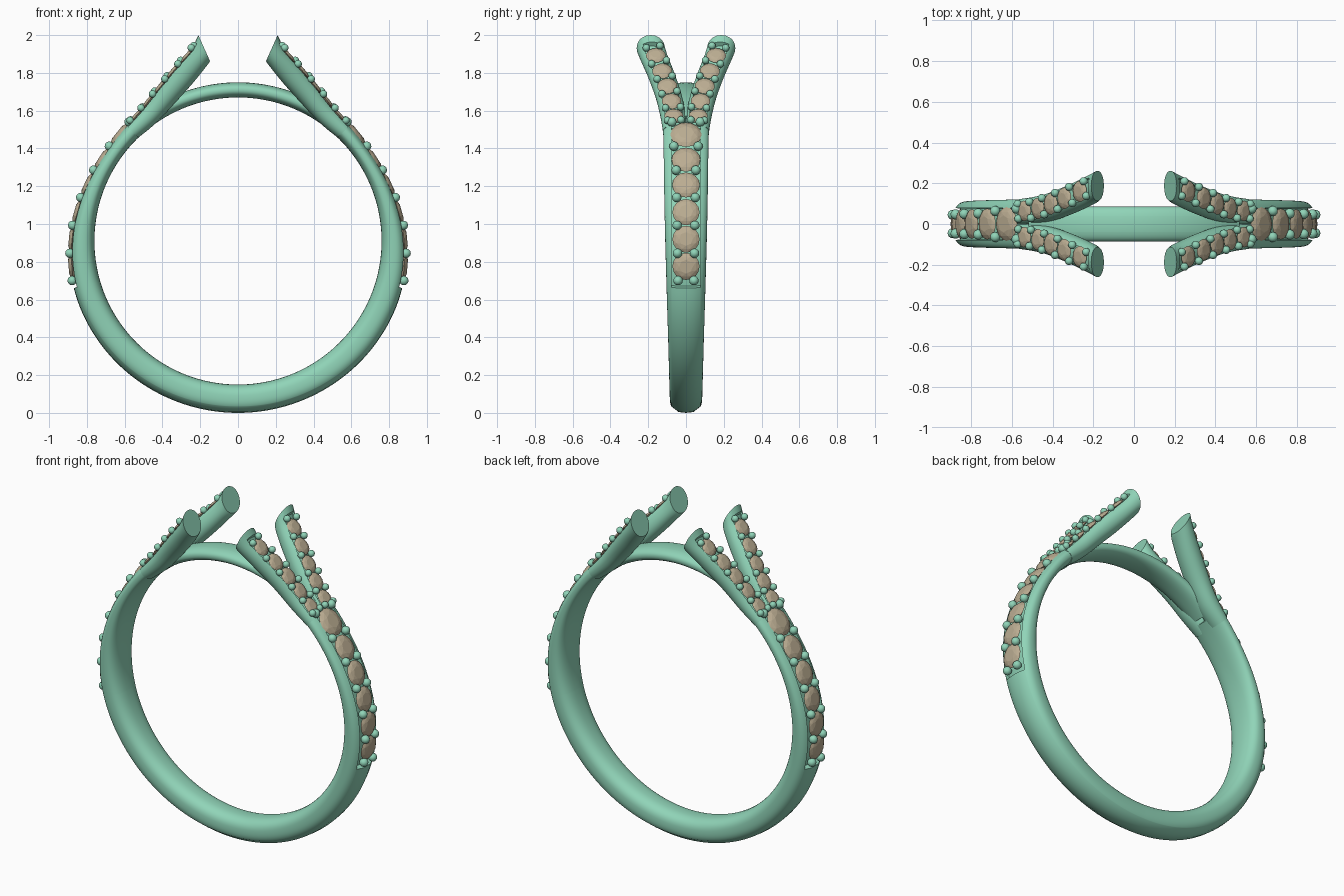
import bpy, bmesh, math
from mathutils import Vector, Matrix

if "Cube" in bpy.data.objects:
    bpy.data.objects.remove(bpy.data.objects["Cube"])

CZ, RI = 0.91, 0.76          # finger hole centre height and radius


def material(name, rgb):
    m = bpy.data.materials.new(name)
    m.diffuse_color = (*rgb, 1)
    m.use_nodes = True
    m.node_tree.nodes["Principled BSDF"].inputs["Base Color"].default_value = m.diffuse_color
    return m


METAL = material("mint_metal", (0.28, 0.66, 0.48))
STONE = material("tan_stone", (0.50, 0.42, 0.29))


def spline(keys, u):
    """Catmull-Rom through tuples, u in 0..len-1"""
    n = len(keys) - 1
    i = min(int(u), n - 1)
    t = u - i
    p = [keys[max(0, min(n, i + k))] for k in (-1, 0, 1, 2)]
    return [0.5 * (2 * b + (c - a) * t + (2 * a - 5 * b + 4 * c - d) * t * t
                   + (3 * b - a - 3 * c + d) * t ** 3) for a, b, c, d in zip(*p)]


def polar(ang, r):
    a = math.radians(ang)
    return r * math.cos(a), CZ + r * math.sin(a)


# Stations return: inner point, outer point, half width (y)
BAND = [(-90, .91, .085), (-65, .91, .088), (-40, .91, .094), (-17, .905, .103),
        (0, .887, .11), (17, .862, .115), (34, .846, .118), (50, .856, .122)]
BRANCH = [(.528, 1.457, .593, 1.524, .060, .062), (.436, 1.533, .503, 1.625, .070, .067),
          (.335, 1.640, .434, 1.712, .092, .070), (.240, 1.745, .340, 1.825, .130, .072),
          (.165, 1.838, .250, 1.925, .170, .074), (.148, 1.862, .210, 2.00, .187, .074)]


def band(u):
    ang, r, hw = spline(BAND, u)
    ix, iz = polar(ang, RI)
    ox, oz = polar(ang, r)
    return Vector((ix, 0, iz)), Vector((ox, 0, oz)), hw


def branch(u):
    ix, iz, ox, oz, y, hw = spline(BRANCH, u)
    return Vector((ix, y, iz)), Vector((ox, y, oz)), hw


def bridge(u):
    ix, iz = polar(52 + 38 * u, RI)
    ox, oz = polar(52 + 38 * u, 0.84)
    return Vector((ix, 0, iz)), Vector((ox, 0, oz)), 0.085


def at_height(path, top, z):
    """Parameter where the outer line reaches height z"""
    lo, hi = 0, top
    for _ in range(40):
        mid = (lo + hi) / 2
        lo, hi = (mid, hi) if path(mid)[1].z < z else (lo, mid)
    return lo


def section(st, power, cw, depth):
    """Rounded section with an optional stone channel on the outer side"""
    inner, outer, hw = st
    c, h = (inner + outer) / 2, (outer - inner) / 2

    def height(y):
        return max(0, 1 - abs(y / hw) ** power) ** (1 / power)
    pts = []
    for i in range(21):
        a = math.pi + math.pi * i / 20
        k = math.cos(a)
        y = hw * math.copysign(abs(k) ** (2 / power), k)
        pts.append((y, -height(y)))
    a0 = math.acos((cw / hw) ** (power / 2))
    right = [hw * math.cos(a0 * i / 7) ** (2 / power) for i in range(1, 8)]
    pts += [(y, height(y)) for y in right]
    drop = depth / h.length
    for k in (.98, .5, 0, -.5, -.98):
        pts.append((k * cw, height(k * cw) - drop * (1 if abs(k) < .9 else .8)))
    pts += [(-y, height(y)) for y in reversed(right)]
    return [c + h * b + Vector((0, y, 0)) for y, b in pts]


def finish(name, bm, mat, axes, smooth=True):
    bmesh.ops.recalc_face_normals(bm, faces=bm.faces)
    me = bpy.data.meshes.new(name)
    bm.to_mesh(me)
    bm.free()
    me.materials.append(mat)
    ob = bpy.data.objects.new(name, me)
    bpy.context.collection.objects.link(ob)
    m = ob.modifiers.new("mirror", 'MIRROR')
    m.use_axis = axes
    m.merge_threshold = 0.0005
    if smooth:
        bpy.ops.object.select_all(action='DESELECT')
        ob.select_set(True)
        bpy.context.view_layer.objects.active = ob
        bpy.ops.object.shade_smooth_by_angle(angle=math.radians(40))
    return ob


def loft(name, path, stations, power, cw, axes, caps):
    bm = bmesh.new()
    rings = [[bm.verts.new(p) for p in section(path(u), power, cw, d)] for u, d in stations]
    n = len(rings[0])
    for a, b in zip(rings, rings[1:]):
        for i in range(n):
            j = (i + 1) % n
            bm.faces.new((a[i], a[j], b[j], b[i]))
    for k in caps:
        bm.faces.new(rings[k])
    return finish(name, bm, METAL, axes)


def span(a, b, n, d):
    return [(a + (b - a) * i / n, d) for i in range(n + 1)]


# Metal body: shank, forked arms, bridge under the head
XONLY, XY = (True, False, False), (True, True, False)
bt, ft = len(BAND) - 1, len(BRANCH) - 1
c0 = at_height(band, bt, 0.66)
loft("shank", band, span(0, c0, 36, 0) + span(c0 + .01, bt, 44, .03), 2.5, .078, XONLY, (-1,))
c1 = at_height(branch, ft, 1.962)
loft("forked_arm", branch, span(0, c1, 36, .024) + span(c1 + .02, ft, 5, 0), 2.1, .047, XY, (0, -1))
loft("bridge", bridge, span(0, 1, 20, 0), 2.3, .04, XONLY, (0,))

# Cut gem template: table, star ring, girdle and point
gem = bmesh.new()
for count, rad, z, off in ((8, .5, .24, 0), (8, .78, .16, .5), (16, 1, 0, 0), (1, 0, -.5, 0)):
    for i in range(count):
        a = 2 * math.pi * (i + off) / count
        gem.verts.new((rad * math.cos(a), rad * math.sin(a), z))
bmesh.ops.convex_hull(gem, input=gem.verts)
gem_mesh = bpy.data.meshes.new("gem_template")
gem.to_mesh(gem_mesh)
gem.free()


def frame(path, top, z):
    """Surface frame on the outer line: x along, y across, z outward"""
    u = at_height(path, top, z)
    o = path(u)[1]
    t = (path(min(top, u + .02))[1] - path(max(0, u - .02))[1]).normalized()
    d = o - path(u)[0]
    n = (d - t * d.dot(t)).normalized()
    m = Matrix((t, n.cross(t), n)).transposed().to_4x4()
    m.translation = o
    return m


def stones(name, path, top, items, axes):
    bm = bmesh.new()
    for z, r in items:
        old = len(bm.verts)
        bm.from_mesh(gem_mesh)
        bm.verts.ensure_lookup_table()
        mat = frame(path, top, z) @ Matrix.Translation((0, 0, -.008)) @ Matrix.Scale(r, 4)
        bmesh.ops.transform(bm, matrix=mat, verts=bm.verts[old:])
    finish(name, bm, STONE, axes, smooth=False)


def beads(name, path, top, items, r, axes):
    bm = bmesh.new()
    for z, y in items:
        for s in (-1, 1):
            mat = frame(path, top, z) @ Matrix.Translation((0, s * y, 0))
            bmesh.ops.create_uvsphere(bm, u_segments=14, v_segments=8, radius=r, matrix=mat)
    finish(name, bm, METAL, axes)


# Stones and the small beads holding them
stones("shank_stones", band, bt,
       [(.775, .072), (.92, .072), (1.065, .072), (1.21, .073), (1.345, .076), (1.478, .083)], XONLY)
beads("shank_beads", band, bt,
      [(.70, .042), (.845, .045), (.993, .047), (1.14, .049), (1.285, .052), (1.412, .064), (1.54, .075)],
      .025, XONLY)
stones("arm_stones", branch, ft,
       [(1.577, .05), (1.655, .052), (1.735, .053), (1.815, .053), (1.898, .052)], XY)
beads("arm_beads", branch, ft,
      [(1.55, .036), (1.617, .04), (1.696, .041), (1.776, .041), (1.857, .041), (1.938, .037)], .02, XY)
bpy.data.meshes.remove(gem_mesh)
